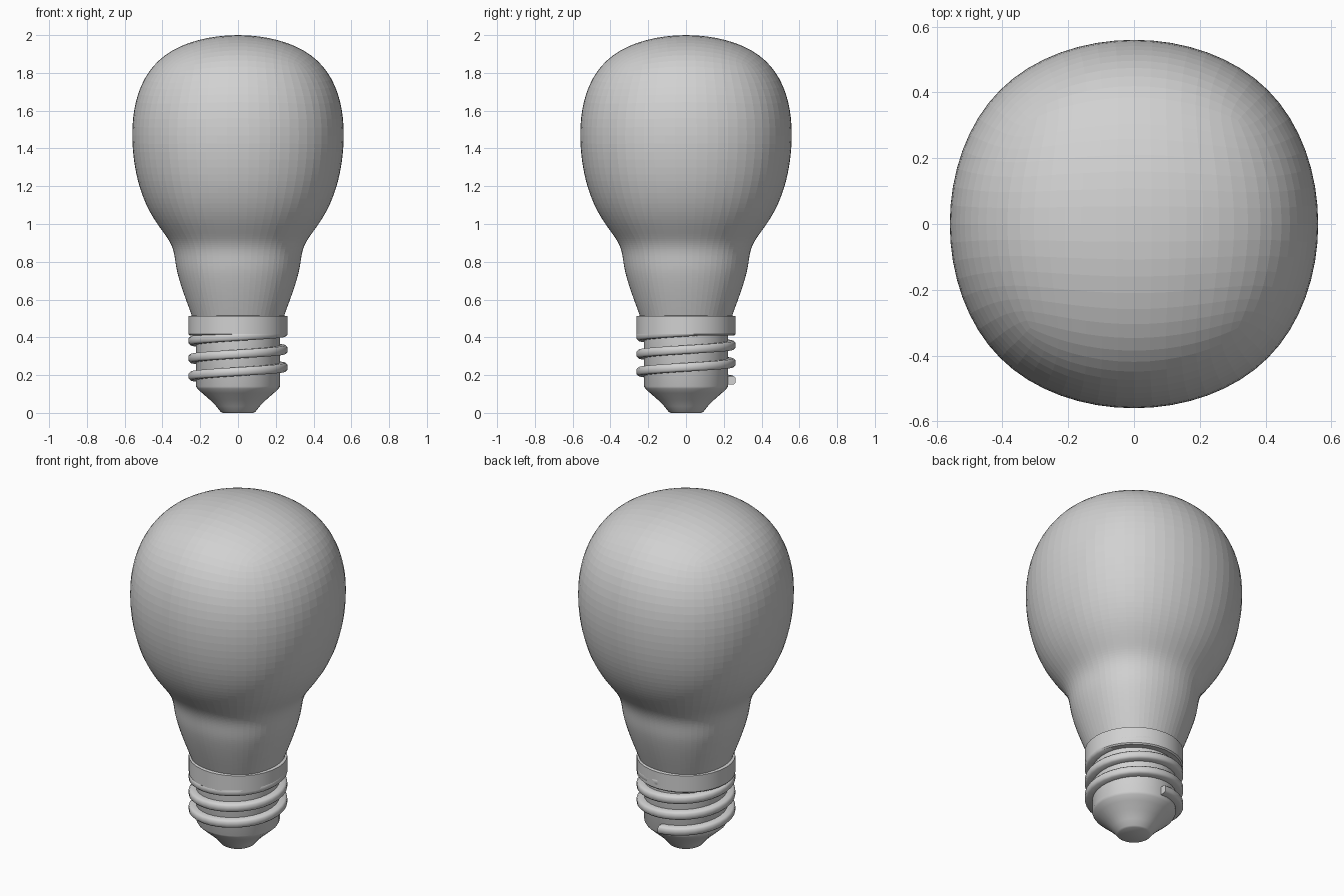
import bpy, bmesh, math

if "Cube" in bpy.data.objects:
    bpy.data.objects.remove(bpy.data.objects["Cube"])

grey = bpy.data.materials.new("light_grey")
grey.diffuse_color = (0.64, 0.64, 0.64, 1)
grey.use_nodes = True
grey.node_tree.nodes["Principled BSDF"].inputs["Base Color"].default_value = grey.diffuse_color


def make(name, bm, smooth_angle=None):
    bmesh.ops.recalc_face_normals(bm, faces=bm.faces)
    me = bpy.data.meshes.new(name)
    bm.to_mesh(me)
    bm.free()
    ob = bpy.data.objects.new(name, me)
    bpy.context.collection.objects.link(ob)
    me.materials.append(grey)
    if smooth_angle:
        bpy.ops.object.select_all(action='DESELECT')
        bpy.context.view_layer.objects.active = ob
        ob.select_set(True)
        bpy.ops.object.shade_smooth_by_angle(angle=math.radians(smooth_angle))
    return ob


def bridge(bm, a, b):
    n = len(a)
    for i in range(n):
        j = (i + 1) % n
        bm.faces.new((a[i], a[j], b[j], b[i]))


def lathe(name, profile, n=32):
    bm = bmesh.new()
    rings = [[bm.verts.new((r * math.cos(2 * math.pi * i / n),
                            r * math.sin(2 * math.pi * i / n), z)) for i in range(n)]
             for r, z in profile]
    for a, b in zip(rings, rings[1:]):
        bridge(bm, a, b)
    bm.faces.new(rings[0])
    bm.faces.new(rings[-1])
    return make(name, bm, 35)


# Glass bulb: a square cage (half width, height) rounded by subdivision
cage = [(0.631, 2.074), (0.633, 1.15), (0.355, 0.9), (0.375, 0.78), (0.26, 0.5), (0.2, 0.35)]
bm = bmesh.new()
rings = [[bm.verts.new((sx * a, sy * a, z)) for sx, sy in ((1, 1), (-1, 1), (-1, -1), (1, -1))]
         for a, z in cage]
bm.faces.new(rings[0])
for a, b in zip(rings, rings[1:]):
    bridge(bm, a, b)
bulb = make("glass_bulb", bm)
sub = bulb.modifiers.new("rounding", 'SUBSURF')
sub.levels = sub.render_levels = 4

# Collar that holds the glass
lathe("collar", [(0.215, 0.41), (0.255, 0.41), (0.262, 0.417), (0.262, 0.512), (0.245, 0.515)])

# Screw core and tapered contact tip
lathe("base_core", [(0.082, 0.0), (0.092, 0.006), (0.115, 0.035), (0.15, 0.07),
                    (0.19, 0.105), (0.215, 0.128), (0.222, 0.14), (0.222, 0.43)])

# Screw thread: a rounded bar swept along a helix
section = [(0.212, -0.023), (0.252, -0.023), (0.262, -0.013),
           (0.262, 0.013), (0.252, 0.023), (0.212, 0.023)]
turns, per_turn, pitch, z0 = 3, 32, 0.093, 0.172
bm = bmesh.new()
rings = []
for k in range(turns * per_turn + 1):
    ang = math.pi / 2 + 2 * math.pi * k / per_turn
    z = z0 + pitch * k / per_turn
    rings.append([bm.verts.new((r * math.cos(ang), r * math.sin(ang), z + dz))
                  for r, dz in section])
for a, b in zip(rings, rings[1:]):
    bridge(bm, a, b)
bm.faces.new(rings[0])
bm.faces.new(rings[-1])
make("screw_thread", bm, 50)
